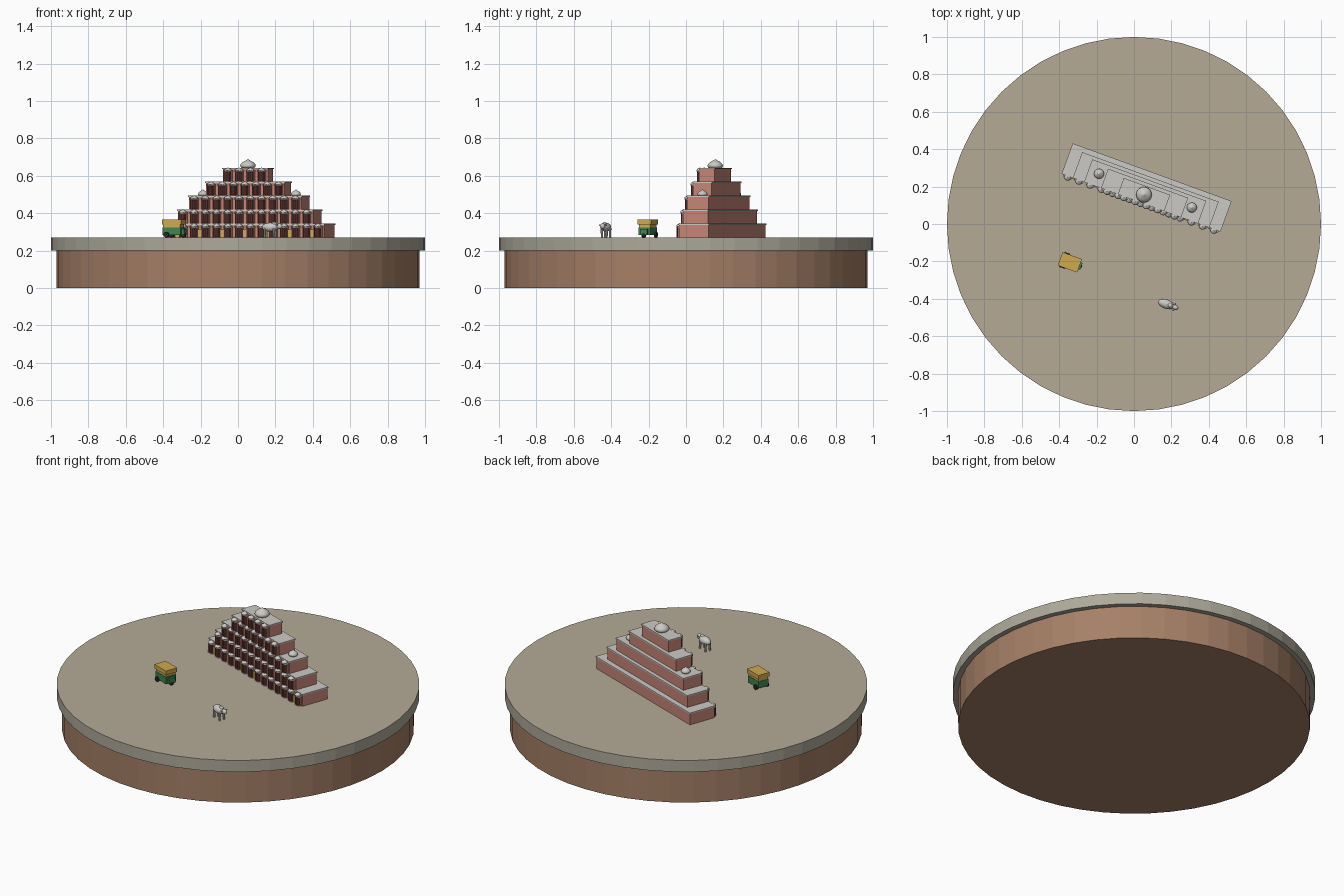
import bpy, bmesh
from math import radians, sin, cos, pi
from mathutils import Matrix, Vector

if "Cube" in bpy.data.objects:
    bpy.data.objects.remove(bpy.data.objects["Cube"], do_unlink=True)


def material(name, r, g, b):
    m = bpy.data.materials.new(name)
    m.use_nodes = True
    m.diffuse_color = (r, g, b, 1)
    m.node_tree.nodes["Principled BSDF"].inputs["Base Color"].default_value = (r, g, b, 1)
    return m


sand = material("sand", .46, .40, .305)
stone = material("stone_rim", .42, .40, .325)
earth = material("earth", .38, .215, .135)
pink = material("pink_wall", .57, .235, .185)
white = material("pale_grey", .60, .59, .56)
maroon = material("dark_window", .07, .02, .018)
gold = material("gold", .62, .40, .08)
green = material("green", .05, .23, .085)
black = material("black", .02, .02, .02)

TURN = Matrix.Rotation(radians(-20), 4, 'Z')
GROUND, TIER_H, PITCH, FRONT = .27, .0745, .064, -.085


def finish(name, bm, mats, place=Matrix(), smooth=False):
    bmesh.ops.recalc_face_normals(bm, faces=bm.faces)
    mesh = bpy.data.meshes.new(name)
    bm.to_mesh(mesh)
    bm.free()
    for m in mats:
        mesh.materials.append(m)
    if smooth:
        mesh.shade_smooth()
    ob = bpy.data.objects.new(name, mesh)
    bpy.context.collection.objects.link(ob)
    ob.matrix_world = place
    return ob


def box(name, lo, hi, mat, place=Matrix()):
    bm = bmesh.new()
    lo, hi = Vector(lo), Vector(hi)
    size = Matrix.Diagonal((*(hi - lo), 1))
    bmesh.ops.create_cube(bm, size=1, matrix=Matrix.Translation((lo + hi) / 2) @ size)
    return finish(name, bm, [mat], place)


def cylinder(name, r, lo, hi, mat, place=Matrix(), sides=12, r_top=None):
    bm = bmesh.new()
    bmesh.ops.create_cone(bm, cap_ends=True, segments=sides, radius1=r,
                          radius2=r if r_top is None else r_top, depth=hi - lo,
                          matrix=Matrix.Translation((0, 0, (lo + hi) / 2)))
    return finish(name, bm, [mat], place)


def ellipsoid(name, centre, radii, mat, place):
    bm = bmesh.new()
    bmesh.ops.create_uvsphere(bm, u_segments=16, v_segments=10, radius=1,
                              matrix=Matrix.Translation(centre) @ Matrix.Diagonal((*radii, 1)))
    return finish(name, bm, [mat], place, smooth=True)


def add_lathe(bm, profile, base, sides, mat_index=0):
    """Revolve (radius, height) points around a vertical axis at base."""
    rings = [[bm.verts.new(Vector(base) + Vector((r * cos(2 * pi * i / sides),
              r * sin(2 * pi * i / sides), z))) for i in range(sides)] for r, z in profile]
    faces = [bm.faces.new((a[i], a[(i + 1) % sides], b[(i + 1) % sides], b[i]))
             for a, b in zip(rings, rings[1:]) for i in range(sides)]
    for f in faces:
        f.material_index = mat_index
        f.smooth = True
    bmesh.ops.remove_doubles(bm, verts=[v for ring in rings for v in ring], dist=1e-5)


def dome_profile(r, h):
    return [(r * a, h * b) for a, b in
            ((0, 0), (.85, 0), (1, .2), (.92, .42), (.68, .62), (.35, .78), (.12, .9), (0, 1))]


# Round plinth: earth below, stone slab and sandy ground above
cylinder("plinth_earth", .97, 0, .2, earth, sides=48)
bm = bmesh.new()
bmesh.ops.create_cone(bm, cap_ends=True, segments=48, radius1=1, radius2=1, depth=.07,
                      matrix=Matrix.Translation((0, 0, .235)))
for f in bm.faces:
    f.material_index = 1 if f.normal.z > .5 else 0
finish("ground_slab", bm, [stone, sand])

# Bay: half-octagon pillar with inset windows, cornice and small dome
palace = Matrix.Translation((.068, .197, GROUND)) @ TURN


def half_prism(bm, w, d, z0, z1):
    outline = [(-w, .002), (-w, -d * .45), (-w * .5, -d), (w * .5, -d), (w, -d * .45), (w, .002)]
    base = bm.faces.new([bm.verts.new((x, y, z0)) for x, y in outline])
    ext = bmesh.ops.extrude_face_region(bm, geom=[base])["geom"]
    bmesh.ops.translate(bm, vec=(0, 0, z1 - z0),
                        verts=[g for g in ext if isinstance(g, bmesh.types.BMVert)])


bm = bmesh.new()
half_prism(bm, .023, .022, 0, .055)
bmesh.ops.recalc_face_normals(bm, faces=bm.faces)
panes = [f for f in bm.faces if f.normal.y < -.3]
bmesh.ops.inset_individual(bm, faces=panes, thickness=.0035, depth=-.002)
for f in panes:
    f.material_index = 1
half_prism(bm, .025, .024, .054, .059)
for f in bm.faces:
    if f.calc_center_median().z > .0535 and f.material_index == 0 \
            and min(v.co.z for v in f.verts) > .0535:
        f.material_index = 2 if min(v.co.z for v in f.verts) < .0545 or f.normal.z > .5 else 0
add_lathe(bm, dome_profile(.019, .019), (0, -.009, .058), 12, 2)
bay = finish("bay", bm, [pink, maroon, white], palace @ Matrix.Translation((0, FRONT, 0)))
bay_mesh = bay.data
bpy.data.objects.remove(bay)

# Palace tiers, flush at the front and stepping in at the sides and back
tiers = [(14, .081), (12, .054), (10, .036), (7, .018), (4, 0)]
for level, (bays, back) in enumerate(tiers):
    half, z = bays * PITCH / 2, level * TIER_H
    box(f"tier_{level + 1}_wall", (-half, FRONT, z), (half, back, z + TIER_H - .007), pink, palace)
    box(f"tier_{level + 1}_roof", (-half - .004, FRONT - .004, z + TIER_H - .007),
        (half + .004, back + .004, z + TIER_H), white, palace)
    for k in range(bays):
        ob = bpy.data.objects.new(f"tier_{level + 1}_bay_{k + 1}", bay_mesh)
        bpy.context.collection.objects.link(ob)
        ob.matrix_world = palace @ Matrix.Translation(((k + .5) * PITCH - half, FRONT, z))

# Golden doors between the ground floor bays
for k in range(7):
    x = (2 * k - 6) * PITCH
    box(f"door_{k + 1}", (x - .012, FRONT - .009, 0), (x + .012, FRONT, .042), gold, palace)

# Roof domes
for name, x, y, level, r, h in (("main_dome", 0, -.043, 5, .042, .048),
                                ("right_dome", -.264, -.02, 3, .027, .034),
                                ("left_dome", .264, -.02, 3, .027, .034)):
    bm = bmesh.new()
    add_lathe(bm, dome_profile(r, h), (x, y, level * TIER_H), 20)
    finish(name, bm, [white], palace)

# Three-wheeled taxi
taxi = Matrix.Translation((-.342, -.205, GROUND)) @ TURN
box("taxi_body", (-.052, -.034, .014), (.05, .034, .054), green, taxi)
box("taxi_nose", (.05, -.02, .014), (.064, .02, .046), green, taxi)
box("taxi_cabin", (-.05, -.032, .054), (.046, .032, .072), gold, taxi)
box("taxi_roof", (-.056, -.038, .07), (.054, .038, .095), gold, taxi)
for name, x, y in (("rear_left_wheel", -.03, .036), ("rear_right_wheel", -.03, -.036),
                   ("front_wheel", .052, 0)):
    axle = taxi @ Matrix.Translation((x, y, .015)) @ Matrix.Rotation(pi / 2, 4, 'X')
    cylinder(name, .015, -.006, .006, black, axle, 14)

# Standing animal
animal = Matrix.Translation((.172, -.428, GROUND)) @ TURN
ellipsoid("animal_body", (0, 0, .055), (.046, .025, .024), white, animal)
ellipsoid("animal_hump", (.022, 0, .073), (.014, .011, .01), white, animal)
ellipsoid("animal_head", (.052, 0, .06), (.017, .014, .015), white, animal)
for side in (1, -1):
    ellipsoid("animal_ear", (.046, side * .016, .066), (.004, .007, .004), white, animal)
    for x in (-.026, .026):
        leg = animal @ Matrix.Translation((x, side * .014, 0))
        cylinder("animal_leg", .0055, 0, .05, white, leg, 8, .007)
